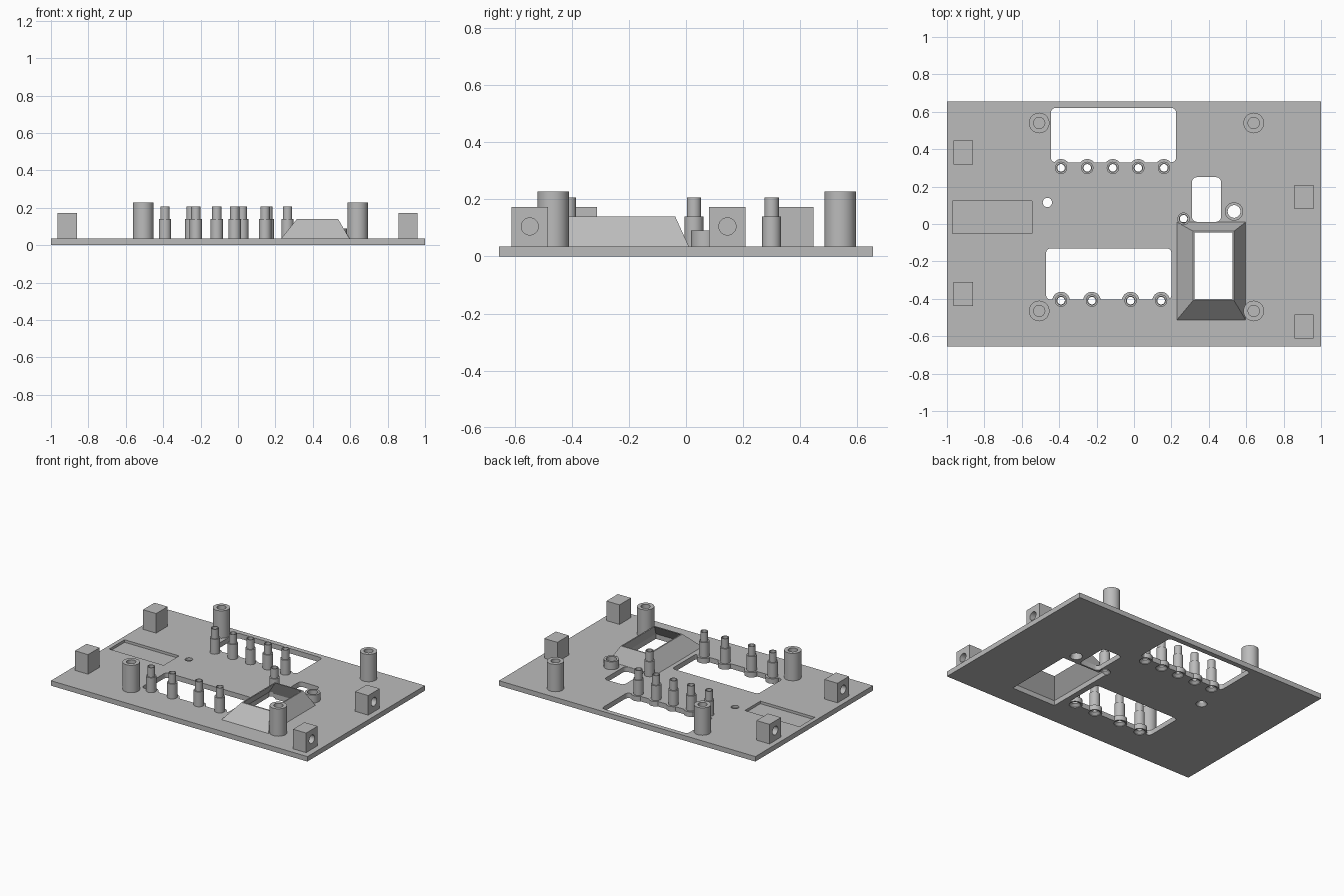
import bpy, bmesh, math
from mathutils import Matrix, Vector

if "Cube" in bpy.data.objects:
    bpy.data.objects.remove(bpy.data.objects["Cube"])

grey = bpy.data.materials.new("plain grey")
grey.use_nodes = True
colour = (0.5, 0.5, 0.5, 1)
grey.diffuse_color = colour
grey.node_tree.nodes["Principled BSDF"].inputs["Base Color"].default_value = colour

T = 0.035  # plate thickness


def finish(name, bm):
    bmesh.ops.recalc_face_normals(bm, faces=bm.faces)
    mesh = bpy.data.meshes.new(name)
    bm.to_mesh(mesh)
    bm.free()
    mesh.materials.append(grey)
    ob = bpy.data.objects.new(name, mesh)
    bpy.context.collection.objects.link(ob)
    return ob


def box(name, x, y, z, corner=0):
    """Box between limits, with optional rounded vertical edges."""
    bm = bmesh.new()
    lo, hi = (Vector(p) for p in zip(x, y, z))
    size = Matrix.Diagonal((*(hi - lo), 1))
    bmesh.ops.create_cube(bm, size=1, matrix=Matrix.Translation((lo + hi) / 2) @ size)
    if corner:
        upright = [e for e in bm.edges if abs(e.verts[0].co.z - e.verts[1].co.z) > 0.01]
        bmesh.ops.bevel(bm, geom=upright, offset=corner, segments=5, profile=0.5, affect='EDGES')
    return finish(name, bm)


def lathe(name, profile, x, y, steps=32):
    """Solid turned from a closed (radius, height) profile."""
    bm = bmesh.new()
    rings = []
    for r, z in profile:
        if r == 0:
            rings.append([bm.verts.new((x, y, z))] * steps)
        else:
            angles = [math.tau * i / steps for i in range(steps)]
            rings.append([bm.verts.new((x + r * math.cos(a), y + r * math.sin(a), z)) for a in angles])
    for a, b in zip(rings, rings[1:] + rings[:1]):
        for i in range(steps):
            j = (i + 1) % steps
            quad = list(dict.fromkeys((a[i], a[j], b[j], b[i])))
            if len(quad) > 2:
                bm.faces.new(quad)
    return finish(name, bm)


def frustum_verts(bm, x, y, z):
    return [bm.verts.new((x[i], y[j], z)) for i, j in ((0, 0), (1, 0), (1, 1), (0, 1))]


def cut(target, cutter):
    mod = target.modifiers.new("cut", 'BOOLEAN')
    mod.operation, mod.solver, mod.object = 'DIFFERENCE', 'EXACT', cutter
    bpy.context.view_layer.objects.active = target
    bpy.ops.object.modifier_apply(modifier=mod.name)
    bpy.data.objects.remove(cutter)


def smooth(ob):
    bpy.ops.object.select_all(action='DESELECT')
    ob.select_set(True)
    bpy.context.view_layer.objects.active = ob
    bpy.ops.object.shade_smooth_by_angle(angle=math.radians(30))


upper_pegs = [(x, 0.3) for x in (-0.39, -0.25, -0.113, 0.023, 0.16)]
lower_pegs = [(x, -0.41) for x in (-0.39, -0.225, -0.018, 0.145)]
single_peg = [(0.265, 0.028)]
ring_at = (0.535, 0.067)

# Base plate with rounded openings scalloped around the pegs
plate = box("base_plate", (-1, 1), (-0.655, 0.655), (0, T))
deep = (-0.05, 0.1)
openings = [((-0.445, 0.225), (0.33, 0.62), upper_pegs),
            ((-0.47, 0.2), (-0.405, -0.13), lower_pegs),
            ((0.31, 0.465), (0.012, 0.25), [])]
for xs, ys, pegs in openings:
    opening = box("opening", xs, ys, deep, 0.025)
    for x, y in pegs:
        cut(opening, lathe("collar", [(0, -0.1), (0.047, -0.1), (0.047, 0.2), (0, 0.2)], x, y))
    cut(plate, opening)

# Shallow pocket and the opening below the hood
cut(plate, box("pocket", (-0.97, -0.545), (-0.05, 0.122), (0.017, 0.1)))
cut(plate, box("hood_opening", (0.24, 0.585), (-0.5, 0), deep))


def drill(x, y, r, wide):
    """Through hole, countersunk from below."""
    cut(plate, lathe("drill", [(0, -0.01), (wide, -0.01), (wide, 0.004), (r, 0.02),
                               (r, 0.1), (0, 0.1)], x, y))


for x, y in upper_pegs + lower_pegs + single_peg:
    drill(x, y, 0.02, 0.037)
drill(-0.463, 0.115, 0.025, 0.036)
drill(*ring_at, 0.034, 0.04)
smooth(plate)

# Hollow stepped pegs
for i, (x, y) in enumerate(upper_pegs + lower_pegs + single_peg):
    smooth(lathe(f"stepped_peg_{i + 1}", [(0.033, T), (0.033, 0.14), (0.025, 0.14),
                                          (0.025, 0.207), (0.02, 0.207), (0.02, T)], x, y))

# Short ring
smooth(lathe("short_ring", [(0.049, T), (0.049, 0.09), (0.034, 0.09), (0.034, T)], *ring_at))

# Tall corner posts with blind holes
for i, (x, y) in enumerate([(a, b) for a in (-0.507, 0.64) for b in (-0.465, 0.54)]):
    smooth(lathe(f"tall_post_{i + 1}", [(0, T), (0.055, T), (0.055, 0.228), (0.03, 0.228),
                                        (0.03, 0.08), (0, 0.08)], x, y))

# Side blocks with blind holes in their outer faces
for i, (x, y, side) in enumerate([(-0.913, 0.383, -1), (-0.913, -0.375, -1),
                                  (0.908, 0.145, 1), (0.908, -0.547, 1)]):
    block = box(f"side_block_{i + 1}", (x - 0.051, x + 0.051), (y - 0.064, y + 0.064), (T, 0.173))
    bm = bmesh.new()
    place = Matrix.Translation((x + side * 0.05, y, 0.105)) @ Matrix.Rotation(math.pi / 2, 4, 'Y')
    bmesh.ops.create_cone(bm, cap_ends=True, segments=32, radius1=0.03, radius2=0.03,
                          depth=0.14, matrix=place)
    cut(block, finish("bore", bm))
    smooth(block)

# Thin sloping hood, open at top and bottom
bm = bmesh.new()
loops = [frustum_verts(bm, (0.23, 0.597), (-0.512, 0.01), T),
         frustum_verts(bm, (0.315, 0.535), (-0.41, -0.038), 0.14),
         frustum_verts(bm, (0.324, 0.526), (-0.4, -0.046), 0.14),
         frustum_verts(bm, (0.24, 0.585), (-0.5, 0), T)]
for a, b in zip(loops, loops[1:] + loops[:1]):
    for i in range(4):
        j = (i + 1) % 4
        bm.faces.new((a[i], a[j], b[j], b[i]))
finish("sloping_hood", bm)
